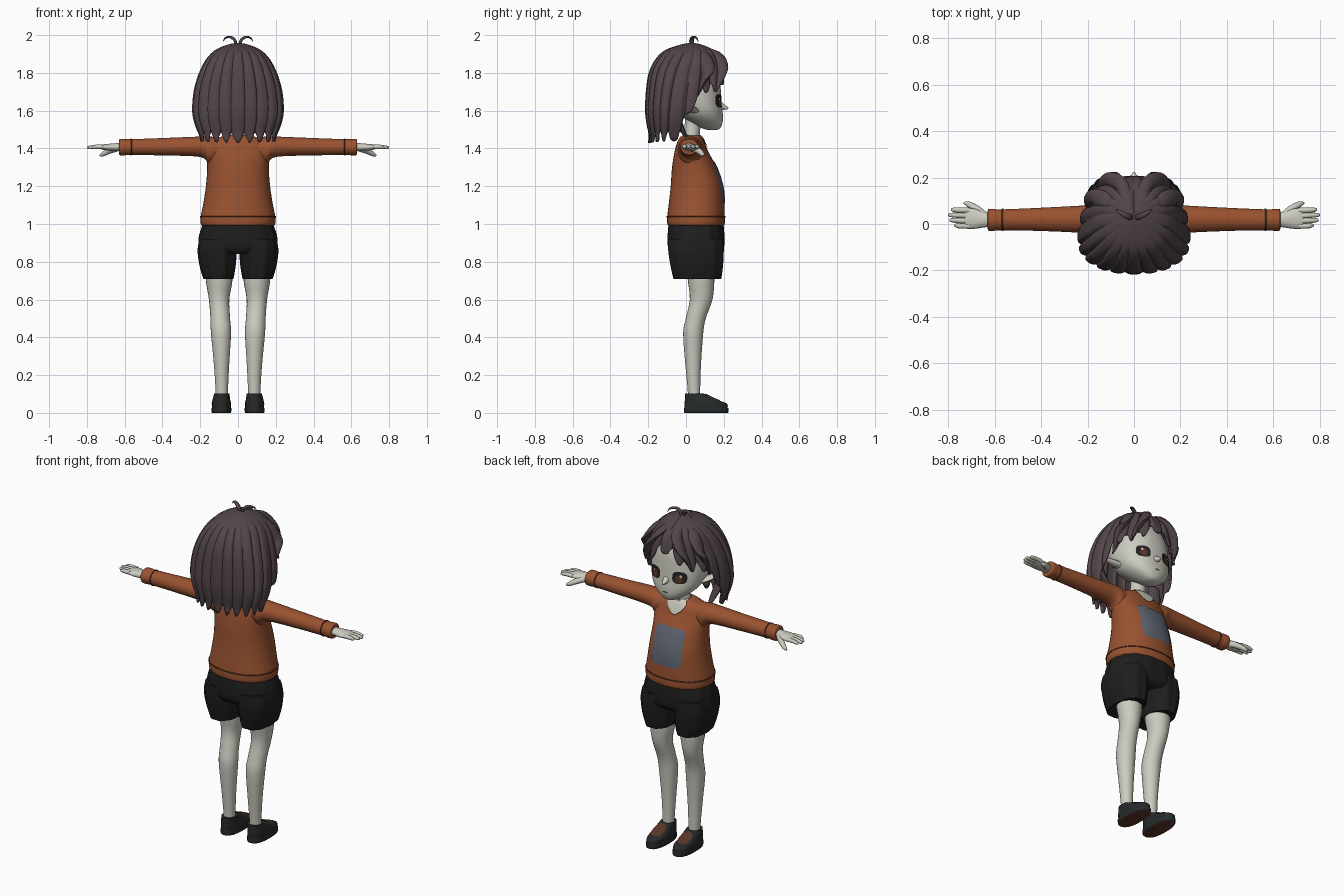
import bpy, bmesh, math
from mathutils import Vector
from mathutils.bvhtree import BVHTree

if "Cube" in bpy.data.objects:
    bpy.data.objects.remove(bpy.data.objects["Cube"])


def material(name, r, g, b):
    m = bpy.data.materials.new(name)
    m.diffuse_color = (r, g, b, 1)
    m.use_nodes = True
    m.node_tree.nodes["Principled BSDF"].inputs["Base Color"].default_value = m.diffuse_color
    return m


SKIN = material("skin", .60, .60, .53)
HAIR = material("hair", .085, .06, .068)
KNIT = material("orange_knit", .32, .085, .03)
SEAM = material("seam_brown", .09, .028, .014)
CLOTH = material("black_cloth", .013, .013, .014)
LEATHER = material("shoe_leather", .02, .023, .023)
BROWN = material("brown_leather", .10, .035, .02)
PRINT = material("print_blue_grey", .115, .13, .165)
INK = material("eye_dark", .018, .014, .016)


def finish(name, bm, mat, mirror=False, face_dir=None, angle=50):
    bmesh.ops.recalc_face_normals(bm, faces=bm.faces)
    if face_dir and sum(f.normal.dot(face_dir) for f in bm.faces) < 0:
        bmesh.ops.reverse_faces(bm, faces=bm.faces)
    me = bpy.data.meshes.new(name)
    bm.to_mesh(me)
    bm.free()
    me.materials.append(mat)
    me.shade_smooth()
    me.set_sharp_from_angle(angle=math.radians(angle))
    ob = bpy.data.objects.new(name, me)
    bpy.context.collection.objects.link(ob)
    if mirror:
        ob.modifiers.new("mirror", 'MIRROR').use_mirror_merge = False
    return ob


def bridge(bm, rings, cap=True):
    n = len(rings[0])
    for a, b in zip(rings, rings[1:]):
        for i in range(n):
            j = (i + 1) % n
            bm.faces.new((a[i], a[j], b[j], b[i]))
    if cap:
        bm.faces.new(rings[0])
        bm.faces.new(rings[-1])


def spline(rows, sub):
    """Catmull-Rom through rows of numbers."""
    out = []
    for i in range(len(rows) - 1):
        p0, p1 = rows[max(i - 1, 0)], rows[i]
        p2, p3 = rows[i + 1], rows[min(i + 2, len(rows) - 1)]
        for k in range(sub):
            t = k / sub
            out.append([.5 * (2*b + (c-a)*t + (2*a-5*b+4*c-d)*t*t + (3*b-a-3*c+d)*t**3)
                        for a, b, c, d in zip(p0, p1, p2, p3)])
    return out + [list(rows[-1])]


def sup(v, p):
    return math.copysign(abs(v) ** (2 / p), v)


def loft(name, rows, mat, axis='z', n=32, p=2.0, sub=4, mirror=False, pleat=0, depth=0):
    """Stack of superellipse sections: (position, centre 1, centre 2, radius 1, radius 2)."""
    bm = bmesh.new()
    rings = []
    for t, c1, c2, r1, r2 in spline(rows, sub):
        ring = []
        for i in range(n):
            a = 2 * math.pi * i / n
            k = 1 - depth * abs(math.sin(a * pleat / 2)) ** 6 if pleat else 1
            u, v = c1 + r1 * k * sup(math.cos(a), p), c2 + r2 * k * sup(math.sin(a), p)
            ring.append(bm.verts.new((u, v, t) if axis == 'z' else (t, u, v)))
        rings.append(ring)
    bridge(bm, rings)
    return finish(name, bm, mat, mirror)


def tube(name, pts, mat, flat=1.0, n=12, mirror=True):
    """Tapered tube through (x, y, z, radius)."""
    bm = bmesh.new()
    path = spline(pts, 4)
    rings = []
    for i, q in enumerate(path):
        d = Vector(path[min(i + 1, len(path) - 1)][:3]) - Vector(path[max(i - 1, 0)][:3])
        rot = d.to_track_quat('Z', 'Y')
        rings.append([bm.verts.new(Vector(q[:3]) + rot @ Vector((
            q[3] * math.cos(2*math.pi*j/n), q[3] * flat * math.sin(2*math.pi*j/n), 0))) for j in range(n)])
    bridge(bm, rings)
    return finish(name, bm, mat, mirror)


def decal(name, target, cu, cv, ru, rv, mat, axis='y', p=2.0, lift=.004, mirror=False, taper=0):
    """Thin patch laid on a surface from the front (axis y) or from above (axis z)."""
    me = target.data
    tree = BVHTree.FromPolygons([v.co for v in me.vertices], [q.vertices for q in me.polygons])
    out = Vector((0, 1, 0)) if axis == 'y' else Vector((0, 0, 1))
    bm = bmesh.new()

    def put(k, a):
        v = k * rv * sup(math.sin(a), p)
        u = k * ru * sup(math.cos(a), p) * (1 + taper * v / rv)
        o = Vector((cu + u, 2, cv + v)) if axis == 'y' else Vector((cu + u, cv + v, 3))
        hit = tree.ray_cast(o, -out)
        return bm.verts.new((hit[0] + hit[1] * lift) if hit[0] else o - out * 2)
    n = 32
    rings = [[put(k / 6, 2 * math.pi * i / n) for i in range(n)] for k in range(1, 7)]
    bm.faces.new(rings[0])
    bridge(bm, rings, cap=False)
    return finish(name, bm, mat, mirror, out)


# Legs
loft("leg", [(.8, .105, .075, .07, .075), (.7, .1, .08, .07, .07), (.6, .1, .08, .054, .06),
             (.5, .094, .052, .052, .053), (.42, .09, .038, .053, .053), (.25, .087, .038, .04, .041),
             (.12, .086, .042, .033, .033), (.05, .086, .042, .033, .033)], SKIN, n=24, mirror=True)

# Shoes with brown undersides and insteps
shoe = loft("shoe", [(0, .088, .107, .048, .112), (.004, .088, .107, .052, .117), (.024, .088, .107, .053, .118),
                     (.026, .088, .107, .05, .114), (.05, .088, .104, .051, .112), (.068, .088, .08, .047, .086),
                     (.103, .086, .044, .04, .048)], LEATHER, p=2.4, mirror=True)
shoe.data.materials.append(BROWN)
for f in shoe.data.polygons:
    f.material_index = int(f.normal.z < -.9)
decal("shoe_instep", shoe, .088, .138, .034, .044, BROWN, axis='z', p=2.6, mirror=True)

# Shorts
loft("shorts_hips", [(.84, 0, .053, .16, .12), (.87, 0, .053, .205, .148), (.93, 0, .053, .208, .152),
                     (.99, 0, .053, .19, .148), (1.02, 0, .053, .18, .14)], CLOTH, n=64, p=2.3, pleat=14, depth=.03)
loft("shorts_leg", [(.71, .104, .06, .078, .125), (.715, .104, .06, .081, .13), (.78, .108, .057, .096, .142),
                    (.86, .11, .053, .104, .15), (.92, .104, .053, .1, .148)],
     CLOTH, n=60, p=2.3, mirror=True, pleat=10, depth=.04)

# Sweater
torso = loft("sweater_body", [(.99, 0, .053, .185, .142), (1.0, 0, .053, .197, .152), (1.04, 0, .053, .197, .152),
                              (1.1, 0, .056, .185, .148), (1.2, 0, .057, .17, .138), (1.3, 0, .044, .163, .118),
                              (1.38, 0, .029, .17, .09), (1.43, 0, .025, .155, .073),
                              (1.455, 0, .025, .11, .06), (1.468, 0, .028, .066, .048)], KNIT, n=48, p=2.2)
loft("sweater_hem_seam", [(1.034, 0, .053, .195, .15), (1.035, 0, .053, .2, .1555),
                          (1.041, 0, .053, .2, .1555), (1.042, 0, .053, .195, .15)], SEAM, n=48, p=2.2, sub=1)
loft("sleeve", [(.1, .022, 1.395, .06, .06), (.155, .022, 1.392, .066, .072), (.2, .021, 1.409, .06, .054),
                (.4, .02, 1.409, .05, .046), (.57, .018, 1.407, .045, .042), (.6, .018, 1.407, .047, .044),
                (.625, .018, 1.407, .047, .043), (.63, .018, 1.407, .04, .036)], KNIT, axis='x', mirror=True)
loft("cuff_seam", [(.562, .018, 1.407, .044, .041), (.563, .018, 1.407, .048, .045),
                   (.569, .018, 1.407, .048, .045), (.57, .018, 1.407, .044, .041)],
     SEAM, axis='x', sub=1, mirror=True)
decal("chest_print", torso, 0, 1.22, .095, .108, PRINT, p=9)
decal("neckline_edge", torso, 0, 1.432, .058, .046, SEAM, taper=.45, lift=.003)
decal("neckline_skin", torso, 0, 1.434, .054, .042, SKIN, taper=.45, lift=.006)

# Hands
loft("palm", [(.6, .018, 1.407, .028, .022), (.64, .018, 1.407, .032, .021), (.68, .022, 1.406, .042, .019),
              (.715, .024, 1.407, .045, .014), (.73, .025, 1.407, .042, .01)], SKIN, axis='x', n=20, mirror=True)
for i, tip in enumerate((.775, .795, .8, .788)):
    y = -.009 + .0225 * i
    tube("finger", [(.71, y, 1.408, .0115), (.75, y + .001, 1.409, .0115), (tip - .01, y + .003, 1.405, .009),
                    (tip, y + .003, 1.404, .004)], SKIN, n=10)
tube("thumb", [(.645, .035, 1.4, .018), (.68, .066, 1.388, .016), (.715, .086, 1.37, .012),
               (.732, .09, 1.362, .004)], SKIN)

# Neck, head, nose and ears
loft("neck", [(1.4, 0, .028, .06, .045), (1.46, 0, .03, .047, .042), (1.52, 0, .035, .043, .042),
              (1.6, 0, .04, .045, .045)], SKIN, n=24)
head = loft("head", [(1.497, 0, .14, .02, .022), (1.508, 0, .132, .05, .05), (1.54, 0, .108, .1, .086),
                     (1.58, 0, .08, .138, .115), (1.63, 0, .058, .158, .132), (1.7, 0, .035, .166, .15),
                     (1.78, 0, .02, .16, .155), (1.86, 0, .02, .12, .12), (1.91, 0, .02, .05, .05)],
            SKIN, n=48, p=2.2)
tube("nose", [(0, .175, 1.628, .022), (0, .205, 1.617, .013), (0, .224, 1.612, .004)], SKIN, mirror=False)
tube("ear", [(.13, .04, 1.6, .034), (.165, .02, 1.615, .034), (.195, -.005, 1.637, .02),
             (.222, -.035, 1.665, .002)], SKIN, flat=.4)

# Eyes and mouth
decal("eye", head, .078, 1.652, .038, .035, INK, p=2.8, lift=.003, mirror=True)
decal("iris", head, .076, 1.645, .02, .023, BROWN, lift=.005, mirror=True)
decal("eye_glint", head, .086, 1.662, .006, .007, SKIN, lift=.007, mirror=True)
decal("mouth", head, 0, 1.556, .018, .004, SEAM, lift=.003)


def lookup(table, key):
    for a, b in zip(table, table[1:]):
        if key <= b[0]:
            t = (key - a[0]) / (b[0] - a[0])
            return [p + (q - p) * t for p, q in zip(a[1:], b[1:])]
    return table[-1][1:]


# Hair shell: section by depth under the crown root: sqrt(depth), half width, back y, front y, centre y
SHAPE = spline([(0, .004, .026, .034, .03), (.1, .06, -.035, .09, .025), (.2, .125, -.115, .155, .01),
                (.3, .172, -.165, .192, -.01), (.4, .207, -.198, .208, -.035), (.5, .234, -.212, .214, -.055),
                (.6, .243, -.217, .212, -.07), (.66, .228, -.208, .2, -.075), (.7, .205, -.197, .19, -.08),
                (.74, .195, -.205, .18, -.08)], 4)
# Lower edge by angle from the back of the head
EDGE = [(0, 1.462), (96, 1.47), (103, 1.57), (112, 1.67), (120, 1.725), (145, 1.735), (165, 1.785), (180, 1.84)]
bm = bmesh.new()
N, LOCKS, TOP = 240, 20, 1.958
rings = []
for k in range(37):
    ring = []
    for i in range(N):
        a = 2 * math.pi * i / N
        deg = math.degrees(min(a, 2 * math.pi - a))
        lock = abs(math.cos(a * LOCKS / 2 + .5 * math.sin(3 * a)))
        low = lookup(EDGE, deg)[0] + .022 - .055 * lock ** 1.3
        u = k / 36 * math.sqrt(TOP - low)
        rx, yb, yf, cy = lookup(SHAPE, u)
        groove = 1 - .075 * (1 - lock) ** 2 * min(1, u / .25)
        p = 2.25
        c, s = sup(math.cos(a), p), sup(math.sin(a), p)
        y = cy - c * groove * ((cy - yb) if c > 0 else (yf - cy))
        z = TOP - u * u - .02 * max(0, 1 - abs(deg - 180) / 10) * min(1, u * 5)
        ring.append(bm.verts.new((rx * s * groove, y, z)))
    rings.append(ring)
bridge(bm, rings, cap=False)
bm.faces.new(rings[0])
hair = finish("hair_shell", bm, HAIR)
thick = hair.modifiers.new("thickness", 'SOLIDIFY')
thick.thickness, thick.offset = .012, -1

# Fringe locks, side locks and crown tufts
tube("fringe_lock", [(.015, .06, 1.935, .012), (.05, .165, 1.9, .028), (.1, .19, 1.83, .034),
                     (.135, .175, 1.76, .024), (.155, .16, 1.70, .003)], HAIR, flat=.55)
tube("temple_lock", [(.03, .03, 1.935, .012), (.12, .1, 1.89, .034), (.172, .11, 1.81, .04),
                     (.185, .085, 1.74, .03), (.19, .045, 1.65, .003)], HAIR, flat=.5)
tube("nape_lock", [(.19, -.06, 1.62, .03), (.18, -.04, 1.54, .032), (.165, -.01, 1.48, .02),
                   (.16, .02, 1.435, .002)], HAIR, flat=.5)
tube("crown_tuft", [(.008, .03, 1.945, .01), (.018, .03, 1.975, .013), (.042, .04, 1.99, .011),
                    (.066, .055, 1.985, .007), (.08, .065, 1.965, .001)], HAIR, flat=.6)
